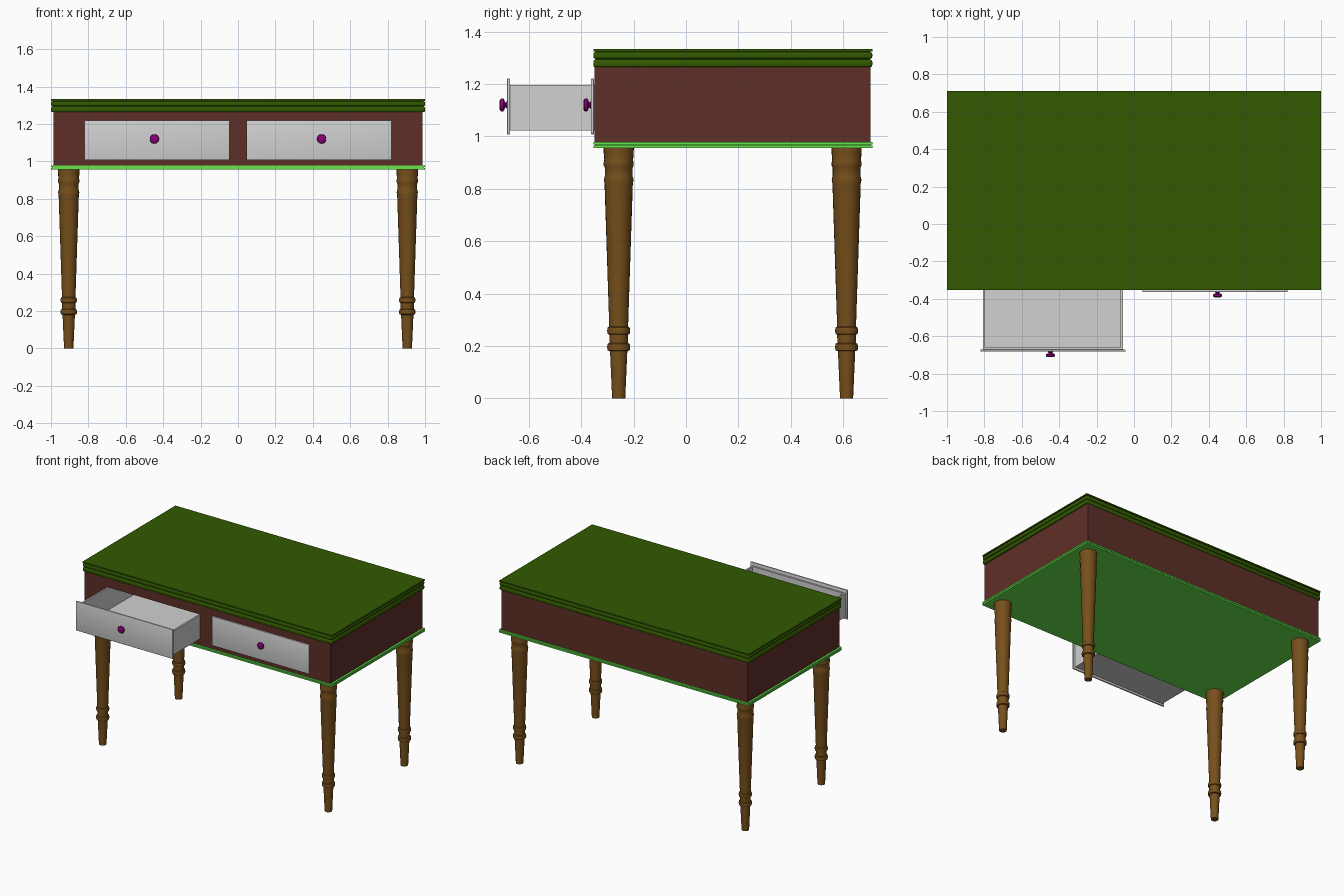
import bpy
import bmesh
import math
from mathutils import Matrix, Vector

cube = bpy.data.objects.get("Cube")
if cube:
    bpy.data.objects.remove(cube)


def material(name, rgb):
    m = bpy.data.materials.new(name)
    m.use_nodes = True
    m.diffuse_color = (*rgb, 1)
    m.node_tree.nodes["Principled BSDF"].inputs["Base Color"].default_value = (*rgb, 1)
    return m


TOP_GREEN = material("dark green", (0.032, 0.102, 0.0))
BASE_GREEN = material("light green", (0.13, 0.8, 0.07))
BROWN = material("red brown", (0.112, 0.028, 0.02))
WOOD = material("leg wood", (0.185, 0.08, 0.011))
GREY = material("drawer grey", (0.64, 0.64, 0.64))
PURPLE = material("knob purple", (0.25, 0.0, 0.2))


def finish(bm, name, mat, smooth=False):
    bmesh.ops.recalc_face_normals(bm, faces=bm.faces)
    mesh = bpy.data.meshes.new(name)
    bm.to_mesh(mesh)
    bm.free()
    mesh.materials.append(mat)
    ob = bpy.data.objects.new(name, mesh)
    bpy.context.collection.objects.link(ob)
    if smooth:
        bpy.ops.object.select_all(action="DESELECT")
        ob.select_set(True)
        bpy.context.view_layer.objects.active = ob
        bpy.ops.object.shade_smooth_by_angle(angle=math.radians(35))
    return ob


def add_box(bm, x, y, z, bevel=0):
    """Add a box given its (min, max) range on each axis."""
    size = Vector((x[1] - x[0], y[1] - y[0], z[1] - z[0]))
    centre = Vector((x[0] + x[1], y[0] + y[1], z[0] + z[1])) / 2
    part = bmesh.new()
    bmesh.ops.create_cube(part, size=1, matrix=Matrix.Translation(centre) @ Matrix.Diagonal((*size, 1)))
    if bevel:
        bmesh.ops.bevel(part, geom=part.edges[:], offset=bevel, segments=3, profile=0.5, affect="EDGES")
    temp = bpy.data.meshes.new("temp")
    part.to_mesh(temp)
    part.free()
    bm.from_mesh(temp)
    bpy.data.meshes.remove(temp)


def boxes(name, mat, ranges, bevel=0):
    bm = bmesh.new()
    for r in ranges:
        add_box(bm, *r, bevel)
    return finish(bm, name, mat, bevel > 0)


def lathe(name, mat, profile, matrix, sides=24):
    """Spin (radius, height) points about z, then place the result."""
    bm = bmesh.new()
    rings = []
    for r, h in profile:
        rings.append([bm.verts.new((r * math.cos(a), r * math.sin(a), h))
                      for a in (math.tau * i / sides for i in range(sides))])
    for low, high in zip(rings, rings[1:]):
        for i in range(sides):
            j = (i + 1) % sides
            bm.faces.new((low[i], low[j], high[j], high[i]))
    bm.faces.new(rings[0])
    bm.faces.new(rings[-1])
    bm.transform(matrix)
    return finish(bm, name, mat, True)


FRONT, BACK, SIDE = -0.35, 0.704, 0.986
LOW, HIGH, WALL = 0.975, 1.268, 0.02
OPEN_Z = (1.02, 1.2)


def slab(inset):
    return (-1 + inset, 1 - inset), (-0.354 + inset, 0.711 - inset)


# Table top: two rounded bands with grooves, capped by a thin slab
boxes("table_top_bands", TOP_GREEN, [(*slab(0), (1.264, 1.293)), (*slab(0), (1.296, 1.322))], 0.008)
boxes("table_top_core", TOP_GREEN, [(*slab(0.008), (1.27, 1.33))])
boxes("table_top_cap", TOP_GREEN, [(*slab(0), (1.324, 1.333))])

# Bottom board with a grooved edge
boxes("bottom_board", BASE_GREEN, [(*slab(0), (0.956, 0.966)), (*slab(0), (0.969, 0.979)),
                                   (*slab(0.006), (0.96, 0.976))])

# Carcass: walls, front rails and stiles around the two drawer openings
depth = (FRONT, BACK)
face = (FRONT, FRONT + WALL)
boxes("carcass", BROWN, [
    ((-SIDE, -SIDE + WALL), depth, (LOW, HIGH)),
    ((SIDE - WALL, SIDE), depth, (LOW, HIGH)),
    ((-SIDE, SIDE), (BACK - WALL, BACK), (LOW, HIGH)),
    ((-SIDE, SIDE), face, (LOW, OPEN_Z[0])),
    ((-SIDE, SIDE), face, (OPEN_Z[1], HIGH)),
    ((-SIDE, -0.81), face, OPEN_Z),
    ((0.81, SIDE), face, OPEN_Z),
    ((-0.058, 0.058), depth, OPEN_Z),
])

# Drawers: the one on the model's right is pulled out
KNOB = [(0.014, 0), (0.014, 0.003), (0.01, 0.006), (0.01, 0.009), (0.018, 0.011),
        (0.024, 0.015), (0.025, 0.021), (0.023, 0.026), (0.016, 0.03)]
for side, cx, knob_x, pull in (("right", -0.434, -0.447, 0.32), ("left", 0.434, 0.447, 0)):
    y0 = -0.352 - pull
    y1 = y0 + 0.75
    x0, x1, t = cx - 0.374, cx + 0.374, 0.012
    z = (1.023, 1.197)
    boxes(side + "_drawer_box", GREY, [
        ((x0, x1), (y0, y1), (z[0], z[0] + t)),
        ((x0, x0 + t), (y0, y1), z),
        ((x1 - t, x1), (y0, y1), z),
        ((x0, x1), (y1 - t, y1), z),
        ((x0, x1), (y0, y0 + t), z),
    ])
    boxes(side + "_drawer_front", GREY, [((cx - 0.388, cx + 0.388), (y0 - 0.011, y0), (1.008, 1.22))], 0.002)
    lathe(side + "_drawer_knob", PURPLE, KNOB,
          Matrix.Translation((knob_x, y0 - 0.01, 1.12)) @ Matrix.Rotation(math.pi / 2, 4, "X"))

# Four turned legs
LEG = [(0.025, 0), (0.033, 0.18), (0.042, 0.183), (0.044, 0.195), (0.042, 0.208), (0.035, 0.212),
       (0.036, 0.243), (0.042, 0.246), (0.044, 0.258), (0.042, 0.27), (0.036, 0.274),
       (0.054, 0.82), (0.057, 0.835), (0.053, 0.848), (0.053, 0.88), (0.057, 0.888),
       (0.057, 0.9), (0.055, 0.91), (0.057, 0.935), (0.058, 0.957)]
for row, y in (("front", -0.257), ("back", 0.613)):
    for side, x in (("right", -0.905), ("left", 0.905)):
        lathe(f"{row}_{side}_leg", WOOD, LEG, Matrix.Translation((x, y, 0)))
